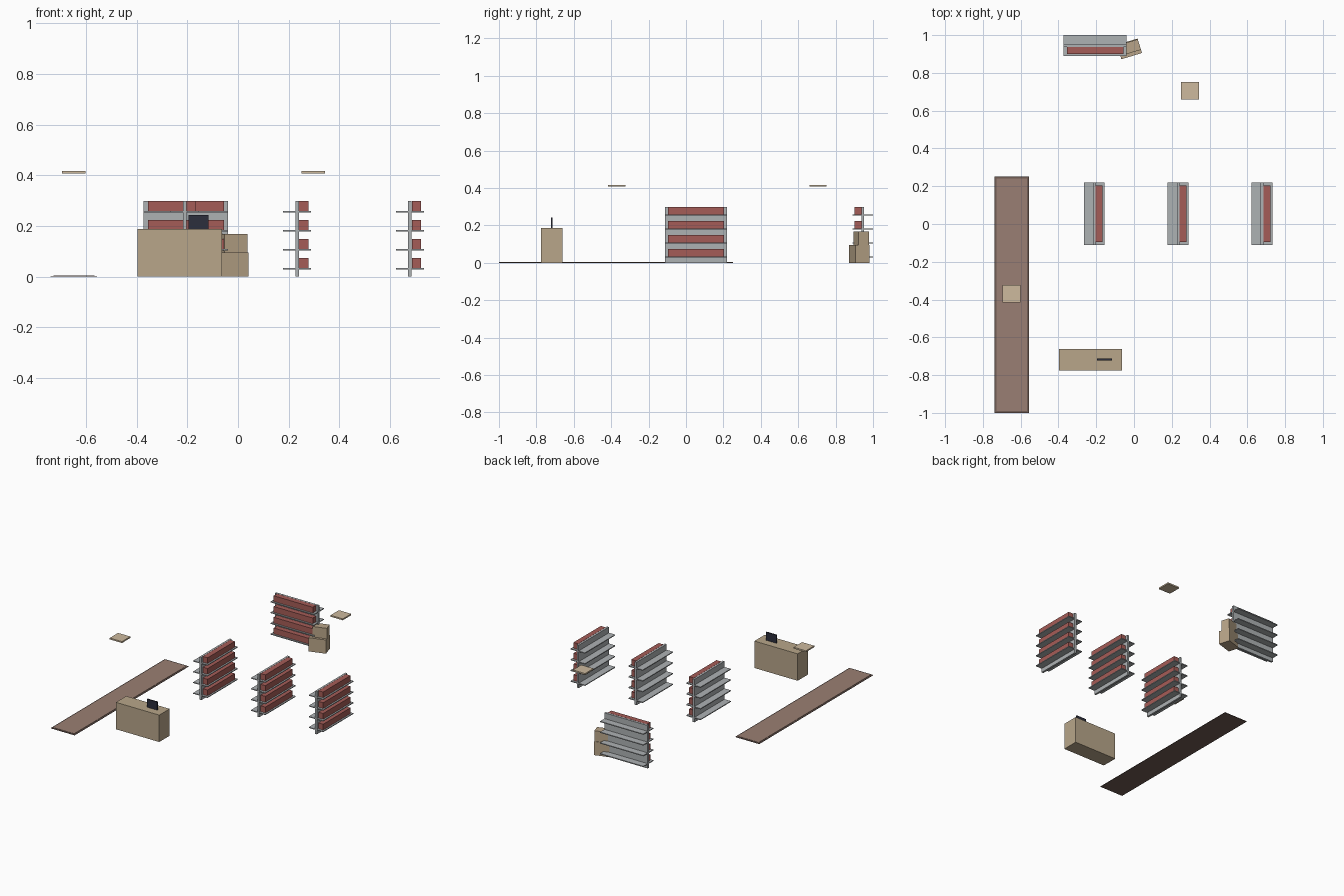
import bpy
from math import radians
from mathutils import Matrix, Vector

if "Cube" in bpy.data.objects:
    bpy.data.objects.remove(bpy.data.objects["Cube"])


def material(name, *rgb):
    # 8-bit screen colour to linear
    colour = [((c / 255 + 0.055) / 1.055) ** 2.4 for c in rgb] + [1.0]
    mat = bpy.data.materials.new(name)
    mat.use_nodes = True
    mat.diffuse_color = colour
    mat.node_tree.nodes["Principled BSDF"].inputs["Base Color"].default_value = colour
    return mat


metal = material("shelf grey", 174, 178, 180)
goods_red = material("goods red", 165, 92, 87)
desk_tan = material("counter tan", 184, 166, 138)
kiosk_tan = material("kiosk tan", 184, 164, 136)
lamp_cream = material("lamp cream", 205, 186, 158)
rug_brown = material("rug brown", 154, 127, 115)
rug_edge = material("rug border brown", 112, 92, 84)
screen_dark = material("screen navy", 44, 46, 60)


def box(name, low, high, mat, place=Matrix()):
    """Box between two corners, then moved by a placement matrix."""
    low, high = Vector(low), Vector(high)
    bpy.ops.mesh.primitive_cube_add(size=1)
    obj = bpy.context.object
    obj.name = name
    size = high - low
    obj.data.transform(Matrix.Translation((low + high) / 2) @ Matrix.Diagonal((*size, 1)))
    obj.data.materials.append(mat)
    obj.matrix_world = place
    return obj


def shelf_unit(name, x, y, angle):
    """Back panel with four shelves; goods stand on the local +x side."""
    place = Matrix.Translation((x, y, 0)) @ Matrix.Rotation(radians(angle), 4, "Z")
    half = 0.166
    box(name + "_panel", (-0.007, -half, 0), (0.007, half, 0.298), metal, place)
    for i in range(4):
        z = 0.028 + i * 0.0747
        box(name + "_board", (-0.055, -half, z), (0.055, half, z + 0.006), metal, place)
        box(name + "_goods", (0.008, -0.15, z + 0.006), (0.044, 0.15, z + 0.046), goods_red, place)


# Three parallel display racks and one at the back
for i in range(3):
    shelf_unit("rack", -0.211 + i * 0.4445, 0.054, 0)
shelf_unit("rear_rack", -0.206, 0.945, -90)

# Service counter with screen
box("counter", (-0.396, -0.775, 0), (-0.063, -0.661, 0.187), desk_tan)
box("screen", (-0.195, -0.722, 0.187), (-0.116, -0.713, 0.243), screen_dark)

# Rug with border
box("rug_border", (-0.739, -1, 0), (-0.556, 0.252, 0.003), rug_edge)
box("rug_field", (-0.728, -0.989, 0.003), (-0.567, 0.241, 0.005), rug_brown)

# Ceiling lamps
for x, y in ((-0.648, -0.37), (0.297, 0.705)):
    box("ceiling_lamp", (x - 0.047, y - 0.046, 0.407), (x + 0.047, y + 0.046, 0.417), lamp_cream)

# Turned kiosk with a ledge
spot = Matrix.Translation((-0.024, 0.927, 0)) @ Matrix.Rotation(radians(17), 4, "Z")
box("kiosk_base", (-0.057, -0.04, 0), (0.057, 0.04, 0.095), kiosk_tan, spot)
box("kiosk_top", (-0.037, -0.022, 0.095), (0.057, 0.036, 0.168), kiosk_tan, spot)
